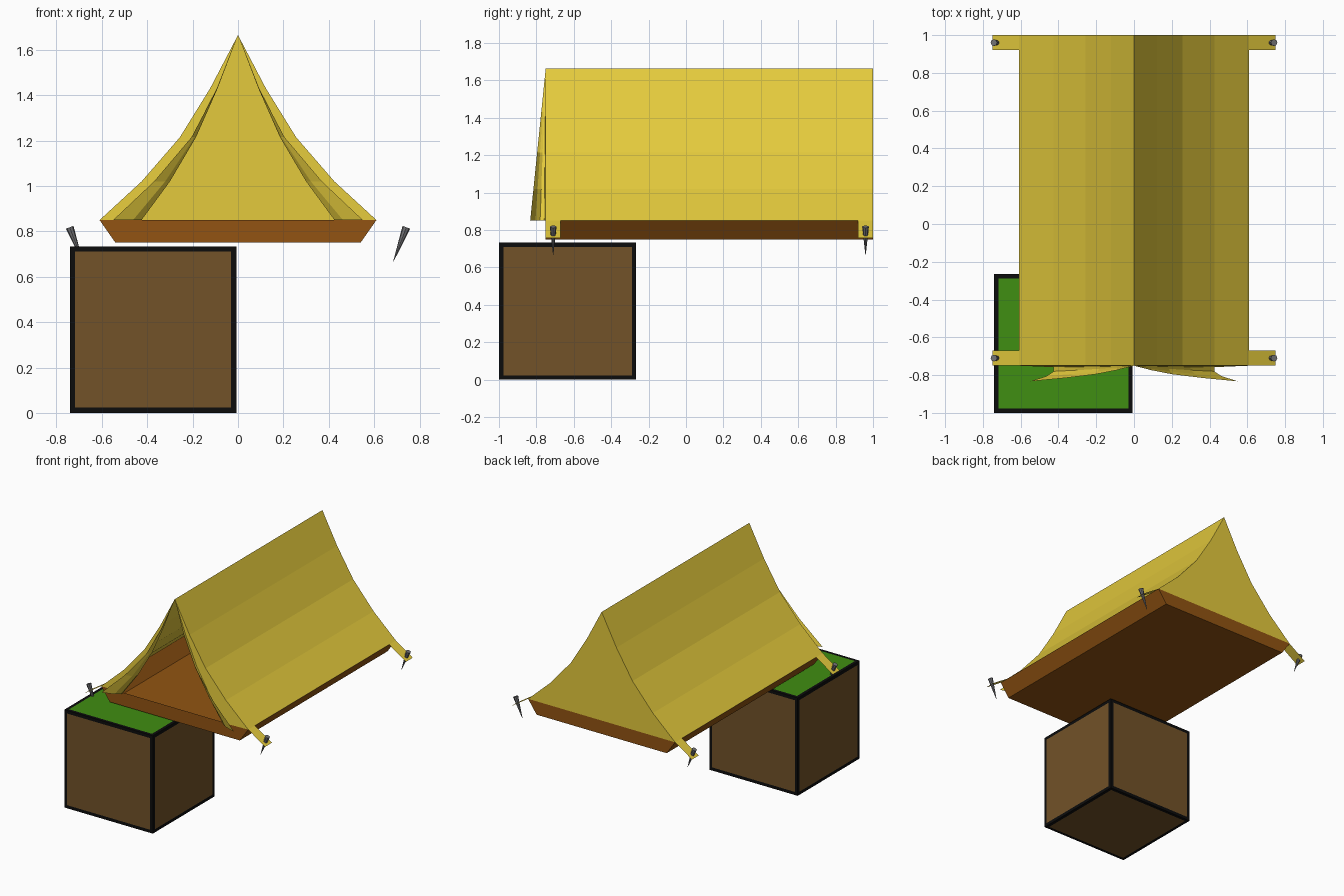
import bpy, bmesh
from mathutils import Vector

if "Cube" in bpy.data.objects:
    bpy.data.objects.remove(bpy.data.objects["Cube"])


def material(name, r, g, b):
    lin = [((c / 255 + 0.055) / 1.055) ** 2.4 if c > 10 else c / 255 / 12.92 for c in (r, g, b)]
    m = bpy.data.materials.new(name)
    m.diffuse_color = (*lin, 1)
    m.use_nodes = True
    m.node_tree.nodes["Principled BSDF"].inputs["Base Color"].default_value = m.diffuse_color
    return m


YELLOW = material("yellow canvas", 228, 202, 60)
GROUND = material("orange brown groundsheet", 146, 84, 18)
EARTH = material("earth brown", 114, 82, 40)
GRASS = material("grass green", 64, 142, 18)
BLACK = material("black edging", 12, 12, 12)
METAL = material("peg grey", 115, 115, 118)


def finish(name, bm, mats, recalc=True):
    bmesh.ops.remove_doubles(bm, verts=bm.verts, dist=1e-5)
    if recalc:
        bmesh.ops.recalc_face_normals(bm, faces=bm.faces)
    me = bpy.data.meshes.new(name)
    bm.to_mesh(me)
    bm.free()
    for m in mats:
        me.materials.append(m)
    ob = bpy.data.objects.new(name, me)
    bpy.context.collection.objects.link(ob)
    return ob


def face(bm, pts):
    # skip repeated points so that rows may taper to an apex
    out = []
    for p in pts:
        v = Vector(p)
        if all((v - q).length > 1e-5 for q in out):
            out.append(v)
    if len(out) > 2:
        bm.faces.new([bm.verts.new(p) for p in out])


def sheet(bm, rows):
    for a, b in zip(rows, rows[1:]):
        for i in range(len(a) - 1):
            face(bm, (a[i], a[i + 1], b[i + 1], b[i]))


FRONT, BACK, EAVE = -0.75, 1.0, 0.85
# half profile of the sagging canvas: (x, z) from ridge to eave
PROFILE = [(0, 1.665), (0.123, 1.43), (0.256, 1.215), (0.425, 1.02), (0.61, EAVE)]

# Roof canvas and back wall
bm = bmesh.new()
full = [(-x, z) for x, z in reversed(PROFILE)] + PROFILE[1:]
sheet(bm, [[(x, FRONT, z) for x, z in full], [(x, BACK, z) for x, z in full]])
face(bm, [(x, BACK, z) for x, z in full])
finish("tent_canvas", bm, [YELLOW])

# Groundsheet tub, open at the top
bm = bmesh.new()
top = [(-0.61, FRONT), (0.61, FRONT), (0.61, BACK), (-0.61, BACK)]
low = [(-0.54, FRONT), (0.54, FRONT), (0.54, BACK), (-0.54, BACK)]
for i in range(4):
    j = (i + 1) % 4
    face(bm, [(*low[i], 0.75), (*low[j], 0.75), (*top[j], EAVE), (*top[i], EAVE)])
face(bm, [(*p, 0.75) for p in reversed(low)])
finish("groundsheet", bm, [GROUND])

# Door flaps: front panel that folds forward and curls back outward
FOLD = [0, 0.09, 0.185, 0.30, 0.425]
EDGE = [0, 0.092, 0.205, 0.37, 0.55]
for side, label in ((-1, "left"), (1, "right")):
    bm = bmesh.new()
    rows = []
    for (x, z), f, e in zip(PROFILE, FOLD, EDGE):
        t = (1.665 - z) / (1.665 - EAVE)
        rows.append([(side * px, FRONT - d * t, z) for px, d in (
            (x, 0), (f, 0.008), (f, 0.03), (f + 0.3 * (e - f), 0.055), (e, 0.083))])
    sheet(bm, rows)
    finish("door_flap_" + label, bm, [YELLOW])

    for y0, end in ((FRONT, "front"), (0.92, "back")):
        # Peg strap
        bm = bmesh.new()
        y1 = y0 + 0.08
        face(bm, [(side * 0.61, y0, EAVE), (side * 0.75, y0, 0.758),
                  (side * 0.75, y1, 0.758), (side * 0.61, y1, EAVE)])
        finish(f"strap_{label}_{end}", bm, [YELLOW])

        # Tapered tent peg leaning outward
        head = Vector((side * 0.742, y0 + 0.04, 0.818))
        tip = Vector((side * 0.685, y0 + 0.04, 0.668))
        bm = bmesh.new()
        bmesh.ops.create_cone(bm, cap_ends=True, segments=8, radius1=0.001, radius2=0.018,
                              depth=(head - tip).length)
        rot = (head - tip).to_track_quat('Z', 'Y').to_matrix()
        for v in bm.verts:
            v.co = rot @ v.co + (head + tip) / 2
        finish(f"peg_{label}_{end}", bm, [METAL])

# Earth block with black edging and grass top
bm = bmesh.new()
bmesh.ops.create_cube(bm, size=0.734)
bmesh.ops.translate(bm, verts=bm.verts, vec=(-0.374, -0.633, 0.367))
panels = list(bm.faces)
bmesh.ops.inset_individual(bm, faces=panels, thickness=0.033)
bm.normal_update()
for f in panels:
    f.material_index = 2 if f.normal.z > 0.5 else 1
finish("earth_block", bm, [BLACK, EARTH, GRASS])
